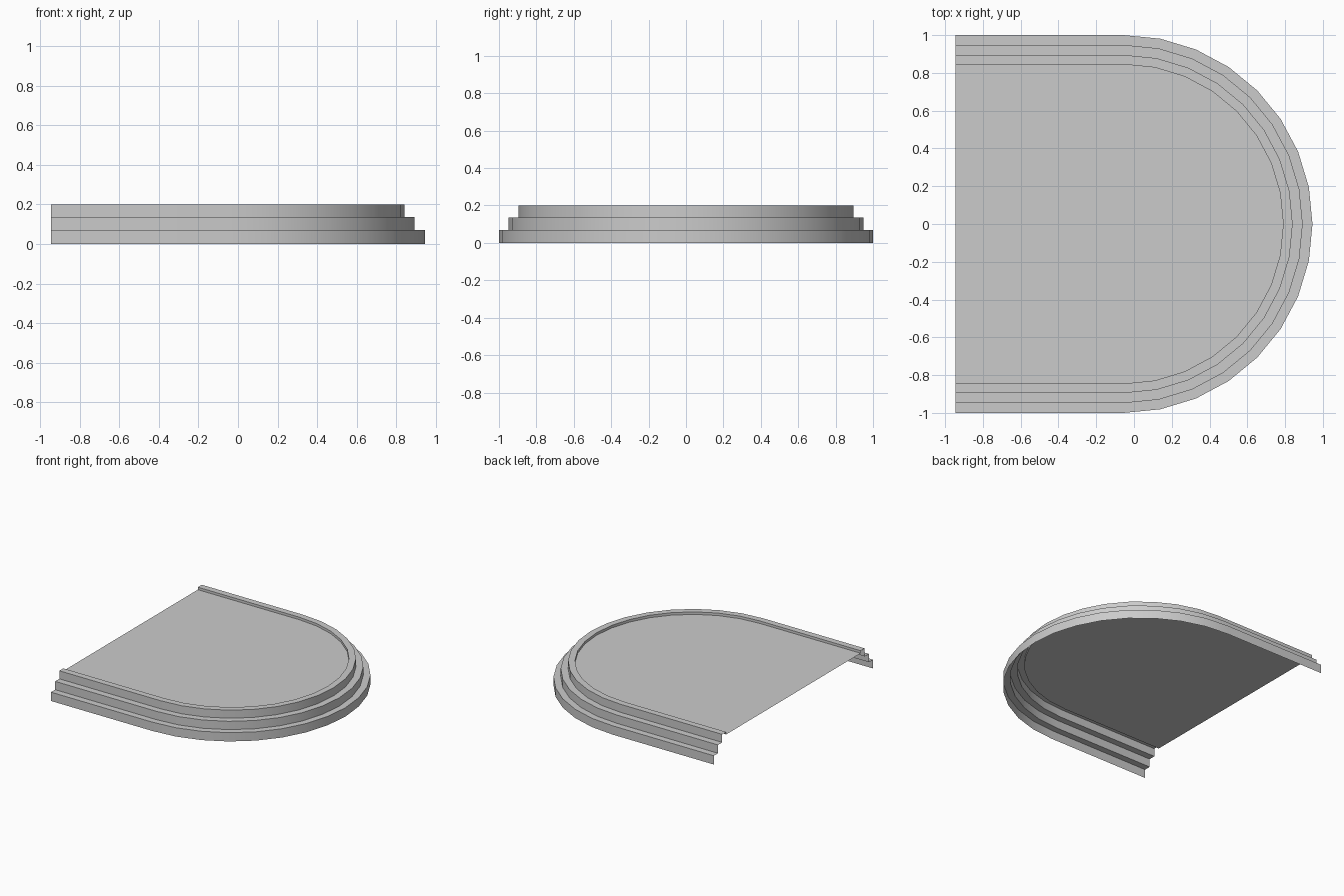
import bpy, bmesh
from math import sin, cos, pi, radians

if "Cube" in bpy.data.objects:
    bpy.data.objects.remove(bpy.data.objects["Cube"], do_unlink=True)

BACK, CENTRE, SEGMENTS = -0.945, -0.055, 16
FLOOR_Z = 0.18

grey = bpy.data.materials.new("stone_grey")
grey.use_nodes = True
colour = (0.6, 0.6, 0.6, 1)
grey.diffuse_color = colour
grey.node_tree.nodes["Principled BSDF"].inputs["Base Color"].default_value = colour


def outline(bm, r, z):
    """Open U shape: straight side, half circle, straight side."""
    angles = [-pi / 2 + pi * i / SEGMENTS for i in range(SEGMENTS + 1)]
    points = [(CENTRE + r * cos(a), r * sin(a)) for a in angles]
    points = [(BACK, -r)] + points + [(BACK, r)]
    return [bm.verts.new((x, y, z)) for x, y in points]


def finish(bm, name):
    mesh = bpy.data.meshes.new(name)
    bm.to_mesh(mesh)
    bm.free()
    mesh.materials.append(grey)
    ob = bpy.data.objects.new(name, mesh)
    bpy.context.collection.objects.link(ob)
    bpy.ops.object.select_all(action='DESELECT')
    ob.select_set(True)
    bpy.context.view_layer.objects.active = ob
    bpy.ops.object.shade_smooth_by_angle(angle=radians(30))


# Stepped shell: risers and treads, ending in a lip down to the floor
profile = [(1, 0), (1, 0.07), (0.948, 0.07), (0.948, 0.136),
           (0.895, 0.136), (0.895, 0.2), (0.845, 0.2), (0.845, FLOOR_Z)]
bm = bmesh.new()
rows = [outline(bm, r, z) for r, z in profile]
for low, high in zip(rows, rows[1:]):
    for i in range(len(low) - 1):
        bm.faces.new((low[i], low[i + 1], high[i + 1], high[i]))
finish(bm, "curved_steps")

# Sunken floor inside the lip
bm = bmesh.new()
bm.faces.new(outline(bm, profile[-1][0], FLOOR_Z))
finish(bm, "floor")
